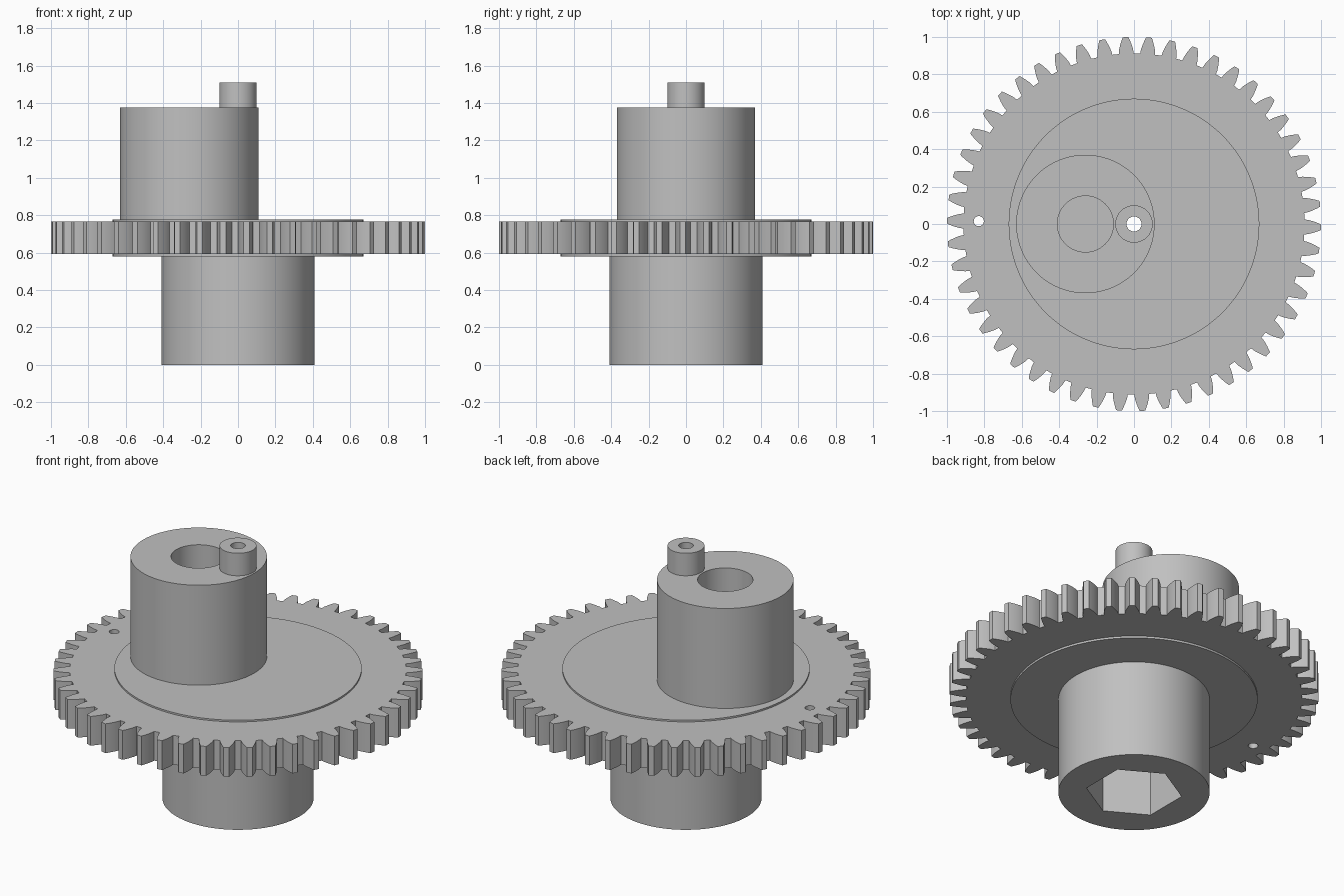
import bpy
import bmesh
from math import sin, cos, pi, radians

old = bpy.data.objects.get("Cube")
if old:
    bpy.data.objects.remove(old, do_unlink=True)

# Single plain grey material
grey = bpy.data.materials.new("plain_grey")
grey.use_nodes = True
colour = (0.53, 0.53, 0.53, 1.0)
grey.diffuse_color = colour
grey.node_tree.nodes["Principled BSDF"].inputs["Base Color"].default_value = colour


def circle(radius, cx=0.0, cy=0.0, sides=96, turn=0.0):
    """Outline of a regular polygon, counter-clockwise."""
    return [(cx + radius * cos(turn + 2 * pi * i / sides),
             cy + radius * sin(turn + 2 * pi * i / sides)) for i in range(sides)]


def gear_outline(teeth, phase):
    """Outline of a spur gear from one half-tooth flank (radius, half angle)."""
    flank = [(0.912, 0.044), (0.935, 0.040), (0.962, 0.031), (0.985, 0.022), (1.0, 0.015)]
    tooth = [(r, -a) for r, a in flank] + [(r, a) for r, a in reversed(flank)]
    return [(r * cos(phase + 2 * pi * t / teeth + a), r * sin(phase + 2 * pi * t / teeth + a))
            for t in range(teeth) for r, a in tooth]


def prism(name, outline, low, high):
    """Extrude an outline from z = low to z = high."""
    bm = bmesh.new()
    base = bm.faces.new([bm.verts.new((x, y, low)) for x, y in outline])
    out = bmesh.ops.extrude_face_region(bm, geom=[base], use_keep_orig=True)
    top = [v for v in out["geom"] if isinstance(v, bmesh.types.BMVert)]
    bmesh.ops.translate(bm, verts=top, vec=(0, 0, high - low))
    bmesh.ops.recalc_face_normals(bm, faces=bm.faces)
    mesh = bpy.data.meshes.new(name)
    bm.to_mesh(mesh)
    bm.free()
    mesh.materials.append(grey)
    obj = bpy.data.objects.new(name, mesh)
    bpy.context.collection.objects.link(obj)
    return obj


def part(name, outline, low, high, holes):
    """Prism with holes cut out; each hole is (outline, low, high)."""
    obj = prism(name, outline, low, high)
    bpy.ops.object.select_all(action="DESELECT")
    bpy.context.view_layer.objects.active = obj
    obj.select_set(True)
    for hole in holes:
        cutter = prism("cutter", *hole)
        cutter.hide_render = True
        mod = obj.modifiers.new("hole", "BOOLEAN")
        mod.operation = "DIFFERENCE"
        mod.solver = "EXACT"
        mod.object = cutter
        bpy.ops.object.modifier_apply(modifier=mod.name)
        bpy.data.objects.remove(cutter, do_unlink=True)
    bpy.ops.object.shade_smooth_by_angle(angle=radians(15))
    return obj


# Shared heights and holes
gear_low, gear_high = 0.592, 0.767
web_low, web_high = 0.58, 0.777
block_high, pin_high = 1.375, 1.51
block_x = -0.26
bore = (circle(0.04, sides=48), -1, 3)
marker_hole = (circle(0.027, -0.83, 0.015, sides=32), -1, 3)
hex_socket = (circle(0.262, sides=6, turn=pi / 6), -1, 0.48)
block_hole = (circle(0.15, block_x, sides=64), web_high + 0.02, 3)

# Toothed wheel with a small marker hole near the rim
part("gear_wheel", gear_outline(50, radians(-1)), gear_low, gear_high, [bore, marker_hole])

# Thin raised discs on both faces of the wheel
part("lower_disc", circle(0.67, sides=128), web_low, gear_low, [bore])
part("upper_disc", circle(0.67, sides=128), gear_high, web_high, [bore])

# Lower hub with a hexagonal socket
part("lower_hub", circle(0.41), 0, web_low, [bore, hex_socket])

# Off-centre cylinder with its own blind hole
part("eccentric_cylinder", circle(0.37, block_x), web_high, block_high, [bore, block_hole])

# Hollow pin on the wheel axis
part("axis_pin", circle(0.1, sides=64), block_high, pin_high, [bore])
